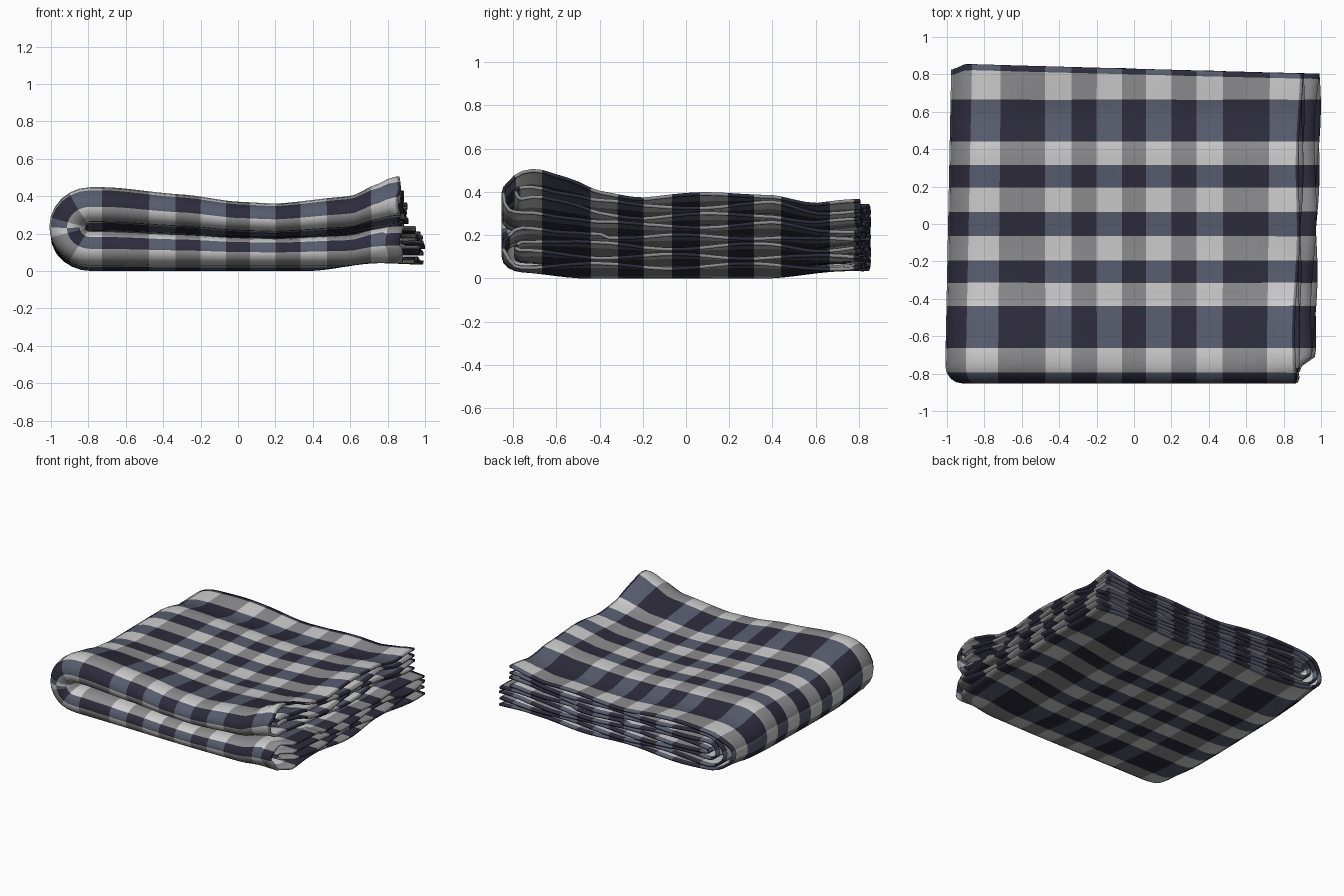
import bpy, bmesh, math

if "Cube" in bpy.data.objects:
    bpy.data.objects.remove(bpy.data.objects["Cube"])

H = 0.22                     # half height of the folded stack
FOLD_X, FOLD_Y = -0.775, -0.757
COL_EDGES = [.065, .2, .335, .475, .72, .865, 1.01]
ROW_EDGES = [.065, .195, .315, .44, .665, .80]


def material(name, rgb):
    m = bpy.data.materials.new(name)
    m.diffuse_color = (*rgb, 1)
    m.use_nodes = True
    m.node_tree.nodes["Principled BSDF"].inputs["Base Color"].default_value = m.diffuse_color
    return m


MATS = [material("light_grey", (.61, .61, .61)),
        material("mid_grey", (.27, .265, .275)),
        material("slate_blue", (.095, .107, .155)),
        material("dark_navy", (.026, .024, .043))]


def smooth(a, b, x):
    t = min(1, max(0, (x - a) / (b - a)))
    return t * t * (3 - 2 * t)


def interp(pts, x):
    if x <= pts[0][0]:
        return pts[0][1]
    for (x0, y0), (x1, y1) in zip(pts, pts[1:]):
        if x <= x1:
            t = (x - x0) / (x1 - x0)
            return y0 + (y1 - y0) * (t * .5 + .5 * t * t * (3 - 2 * t))
    return pts[-1][1]


def stripe(a, edges):
    return sum(abs(a) > e for e in edges) % 2 == 0


def breaks(lo, hi, edges, step=.06):
    # positions from lo to hi that include every stripe boundary
    marks = sorted([lo, hi] + [s * e for e in edges for s in (1, -1) if lo + .01 < s * e < hi - .01])
    out = [lo]
    for a, b in zip(marks, marks[1:]):
        n = max(1, math.ceil((b - a) / step))
        out += [a + (b - a) * i / n for i in range(1, n + 1)]
    return out


# height of the sagging top along x and y
TOP_X = [(-1, .45), (-.7, .45), (-.3, .41), (0, .37), (.2, .36), (.6, .40), (.75, .46), (.85, .5)]
TOP_Y = [(-.85, .48), (-.7, .5), (-.55, .46), (-.4, .41), (-.2, .38), (.4, .395), (.6, .345), (.83, .36)]


def warp(x, y, z, r):
    power = 1 - .5 * smooth(-.7, -.2, y)
    top = interp(TOP_Y, y) * (interp(TOP_X, x) / .5) ** power
    bottom = max(.05 * smooth(.35, .8, x), .045 * smooth(.35, .8, y),
                 .03 * smooth(-.45, -.8, y) if y < -.45 else 0)
    z = bottom + z / (2 * H) * (top - bottom)
    # ripples at the open edges
    ph = r * 55 + (2 if z > .2 else 0)
    z += .012 * smooth(.6, .95, x) * math.sin(9 * y + ph)
    z += .010 * smooth(.55, .85, y) * math.sin(8 * x + ph * 1.3)
    # ends lean slightly, the plaid in the middle stays straight
    x += .02 * y * smooth(.6, .85, abs(x))
    return x, y, max(z, .008)


def folded_sheet(name, radius, fold, reach):
    # path along the cloth: upper leaf, round left fold, lower leaf
    upper = breaks(FOLD_X, .88 + reach, COL_EDGES)
    lower = breaks(FOLD_X, .965 + reach, COL_EDGES)
    path = [(x, 0.0) for x in reversed(upper)]
    path += [(FOLD_X, math.pi * i / 12) for i in range(1, 12)]
    path += [(x, math.pi) for x in lower]
    # path across the cloth: outer layer, front fold, inner layer
    flat = breaks(FOLD_Y, .83, ROW_EDGES)
    cross = [(y, 0.0) for y in reversed(flat)]
    cross += [(FOLD_Y, math.pi * i / 8) for i in range(1, 8)]
    cross += [(y, math.pi) for y in flat]

    bm = bmesh.new()
    grid = []
    for x, th in path:
        row = []
        for y, ph in cross:
            r = radius - fold + fold * math.cos(ph)
            yy = y - fold * math.sin(ph)
            end = smooth(.7, .95, x)
            px = x - r * math.sin(th) + end * .01 * math.sin(7 * yy + r * 40)
            # lower front corner is drawn in
            if th > 3 and yy < -.7:
                px -= .075 * end * smooth(-.70, -.77, yy)
            # back edge slopes, its left corner is rounded
            corner = .035 * smooth(-.9, -1, px) if px < -.9 else 0
            yy -= smooth(.66, .83, yy) * (.028 * px + corner)
            row.append(bm.verts.new(warp(px, yy, H + r * math.cos(th), r)))
        grid.append(row)

    def cloth_x(p):
        a = min(p[1], math.pi - p[1])
        return p[0] if a < 1e-6 else -(.775 + .18 * a)

    for i in range(len(path) - 1):
        col = stripe((cloth_x(path[i]) + cloth_x(path[i + 1])) / 2, COL_EDGES)
        low = path[i][1] + path[i + 1][1] > math.pi
        for j in range(len(cross) - 1):
            ph = (cross[j][1] + cross[j + 1][1]) / 2 / math.pi
            if .001 < ph < .999:
                # navy band on the upper half of each front fold
                dark = (.5 < ph < .8) if low else (.1 < ph < .5)
            else:
                dark = stripe((cross[j][0] + cross[j + 1][0]) / 2, ROW_EDGES)
            f = bm.faces.new((grid[i][j], grid[i + 1][j], grid[i + 1][j + 1], grid[i][j + 1]))
            f.material_index = (2 if dark else 0) + (1 if col else 0)
    bmesh.ops.recalc_face_normals(bm, faces=bm.faces[:])
    me = bpy.data.meshes.new(name)
    bm.to_mesh(me)
    bm.free()
    for m in MATS:
        me.materials.append(m)
    ob = bpy.data.objects.new(name, me)
    bpy.context.collection.objects.link(ob)
    bpy.ops.object.select_all(action='DESELECT')
    ob.select_set(True)
    bpy.context.view_layer.objects.active = ob
    bpy.ops.object.shade_smooth_by_angle(angle=math.radians(35))
    # cloth thickness
    sol = ob.modifiers.new("thickness", 'SOLIDIFY')
    sol.thickness = .016
    sol.offset = 0
    return ob


# outer blanket layer and the layer folded inside it
folded_sheet("blanket_outer_fold", .211, .088, 0)
folded_sheet("blanket_inner_fold", .153, .030, .012)
